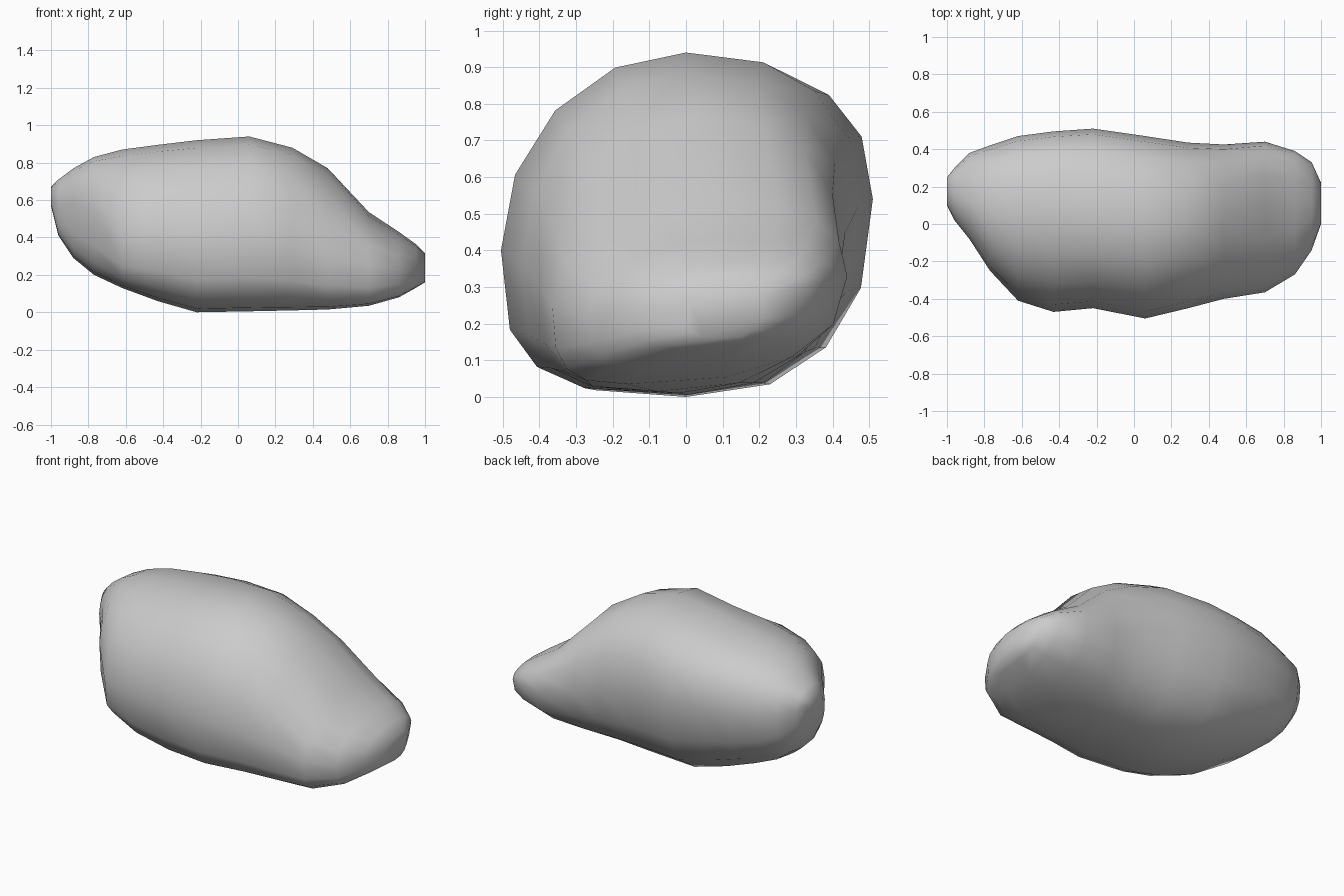
import bpy, bmesh, math

# Cross-sections along x:
# x, front y, its z, back y, its z, bottom z, its y, top z, its y
SECTIONS = [
    (-1.00, 0.10, 0.62, 0.25, 0.63, 0.57, 0.18, 0.67, 0.18),
    (-0.96, 0.02, 0.57, 0.30, 0.60, 0.41, 0.16, 0.71, 0.15),
    (-0.88, -0.08, 0.58, 0.38, 0.58, 0.29, 0.13, 0.77, 0.12),
    (-0.77, -0.25, 0.54, 0.42, 0.56, 0.20, 0.05, 0.83, 0.08),
    (-0.62, -0.41, 0.40, 0.47, 0.56, 0.13, 0.00, 0.87, 0.06),
    (-0.43, -0.47, 0.42, 0.495, 0.56, 0.06, 0.00, 0.895, 0.05),
    (-0.22, -0.45, 0.38, 0.51, 0.54, 0.00, 0.00, 0.92, 0.03),
    (0.06, -0.505, 0.40, 0.47, 0.52, 0.005, 0.00, 0.94, 0.00),
    (0.29, -0.45, 0.36, 0.435, 0.45, 0.01, -0.02, 0.88, 0.00),
    (0.48, -0.40, 0.30, 0.425, 0.38, 0.015, -0.08, 0.77, 0.03),
    (0.70, -0.365, 0.25, 0.44, 0.33, 0.035, -0.16, 0.535, 0.10),
    (0.86, -0.27, 0.23, 0.39, 0.32, 0.08, -0.10, 0.43, 0.12),
    (0.95, -0.14, 0.24, 0.33, 0.30, 0.13, 0.00, 0.365, 0.12),
    (1.00, 0.00, 0.24, 0.22, 0.26, 0.16, 0.10, 0.315, 0.12),
]
SEGMENTS = 16


def ring(section):
    """Rounded outline whose corners differ in squareness."""
    x, yf, zf, yk, zk, zb, yb, zt, yt = section
    points = []
    for i in range(SEGMENTS):
        a = 2 * math.pi * i / SEGMENTS
        c, s = math.cos(a), math.sin(a)
        back, top = c > 0, s > 0
        power = {(True, True): 2.4, (False, True): 2.0,
                 (True, False): 2.4, (False, False): 3.2}[back, top]
        cy, rz = (yt, zt) if top else (yb, zb)
        ry, cz = (yk, zk) if back else (yf, zf)
        points.append((x, cy + (ry - cy) * abs(c) ** (2 / power),
                       cz + (rz - cz) * abs(s) ** (2 / power)))
    return points


# Rock: skin the sections and cap both ends
bm = bmesh.new()
rings = [[bm.verts.new(p) for p in ring(s)] for s in SECTIONS]
for a, b in zip(rings, rings[1:]):
    for i in range(SEGMENTS):
        j = (i + 1) % SEGMENTS
        bm.faces.new((a[i], a[j], b[j], b[i]))
bm.faces.new(rings[0])
bm.faces.new(rings[-1])
bmesh.ops.recalc_face_normals(bm, faces=bm.faces)
for f in bm.faces:
    f.smooth = True
mesh = bpy.data.meshes.new("rock")
bm.to_mesh(mesh)
bm.free()
rock = bpy.data.objects.new("rock", mesh)
bpy.context.collection.objects.link(rock)
